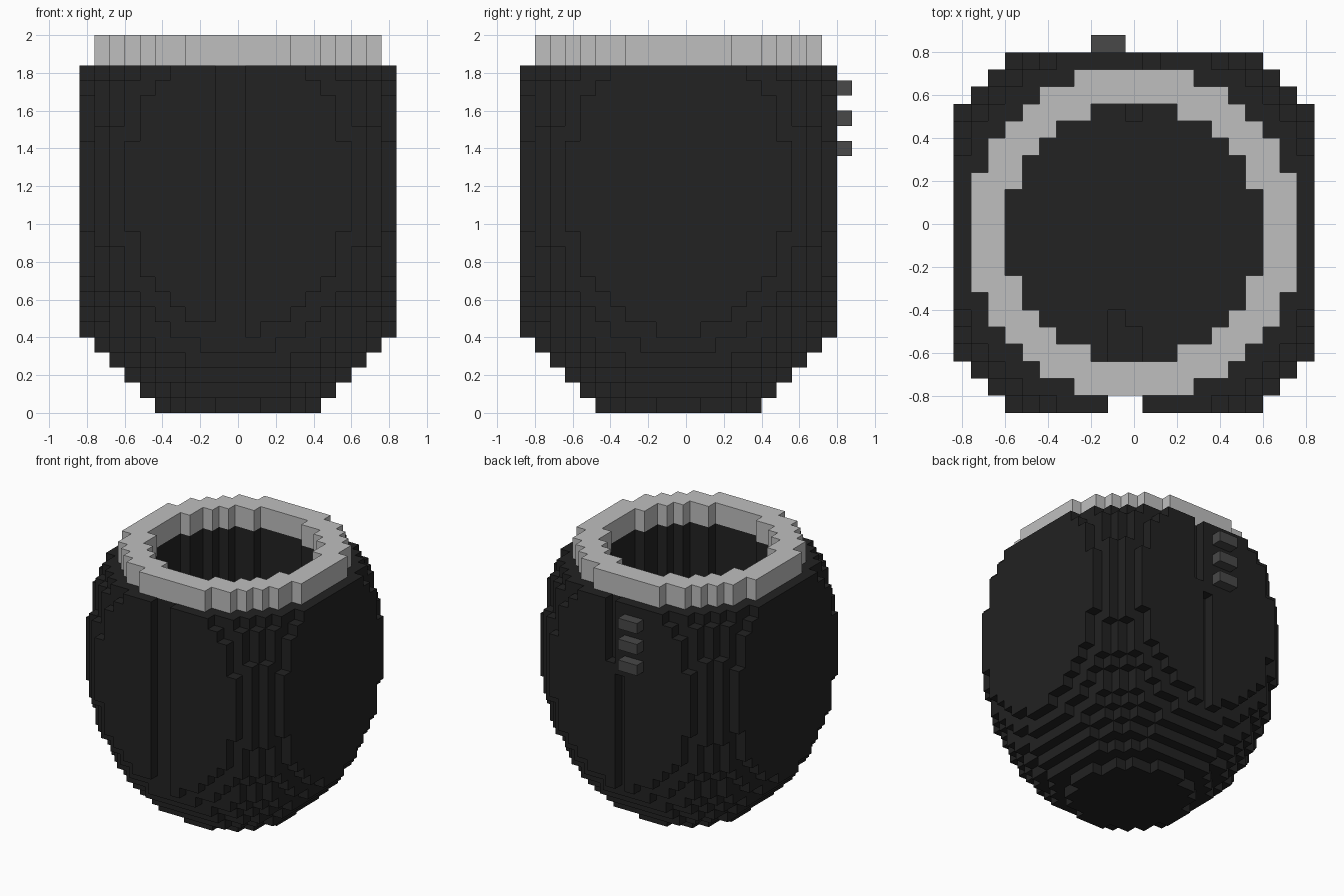
import bpy
import bmesh
from mathutils import Vector

cube = bpy.data.objects.get("Cube")
if cube:
    bpy.data.objects.remove(cube, do_unlink=True)

S = 0.08                       # edge length of one block
ORIGIN = Vector((0, -0.04, S / 2))
SPAN = range(-10, 11)
BODY_TOP, RING_TOP = 23, 25    # layer counts
FLOOR = 4                      # first hollow layer
HOLE, RING = 56, 93            # squared radii of the opening and the rim


def material(name, value):
    mat = bpy.data.materials.new(name)
    mat.use_nodes = True
    colour = (value, value, value, 1)
    mat.diffuse_color = colour
    mat.node_tree.nodes["Principled BSDF"].inputs["Base Color"].default_value = colour
    return mat


def build_blocks(name, cells, mat):
    """Skin a set of block cells, keeping only the exposed faces."""
    bm = bmesh.new()
    corners = {}

    def corner(p):
        key = tuple(round(2 * c) for c in p)
        if key not in corners:
            corners[key] = bm.verts.new(ORIGIN + p * S)
        return corners[key]

    for cell in sorted(cells):
        centre = Vector(cell)
        for axis in range(3):
            for sign in (-1, 1):
                n = Vector((0, 0, 0))
                n[axis] = sign
                if tuple(int(c) for c in centre + n) in cells:
                    continue
                u = Vector((0, 0, 0))
                u[(axis + 1) % 3] = 1
                v = n.cross(u)
                bm.faces.new([corner(centre + (n + a * u + b * v) / 2)
                              for a, b in ((-1, -1), (1, -1), (1, 1), (-1, 1))])
    mesh = bpy.data.meshes.new(name)
    bm.to_mesh(mesh)
    bm.free()
    mesh.materials.append(mat)
    obj = bpy.data.objects.new(name, mesh)
    bpy.context.collection.objects.link(obj)
    return obj


def box(xs, ys, zs):
    return {(x, y, z) for x in xs for y in ys for z in zs}


charcoal = material("charcoal", 0.016)
silver = material("light_grey", 0.52)
grey = material("dark_grey", 0.065)

# Rounded vessel: tall ellipsoid with flattened sides, hollowed from the top
body = set()
for z in range(BODY_TOP):
    limit = 156.4 - 0.61 * (z - 14.5) ** 2
    for x in SPAN:
        for y in SPAN:
            r = x * x + y * y
            if r <= limit and not (z >= FLOOR and r <= HOLE):
                body.add((x, y, z))

# Front groove, and the back groove that steps sideways
body -= box((-1, 0), (-10,), range(BODY_TOP))
body -= box((1,), (10,), range(17, BODY_TOP))
body -= box((0,), (10,), range(16))

# Shallow pits in the inner floor
pit_layer = (FLOOR - 1,)
body -= box((0,), (7,), pit_layer)
body -= box((-1, 0), (-7, -6), pit_layer)
body -= box((-1,), (-5,), pit_layer)
build_blocks("vessel_body", body, charcoal)

# Pale rim
rim = {(x, y, z) for x, y, z in box(SPAN, SPAN, range(BODY_TOP, RING_TOP))
       if HOLE < x * x + y * y <= RING}
build_blocks("rim", rim, silver)

# Three back buttons
for number, layer in enumerate((17, 19, 21), 1):
    build_blocks(f"back_button_{number}", box((-2, -1), (11,), (layer,)), grey)
